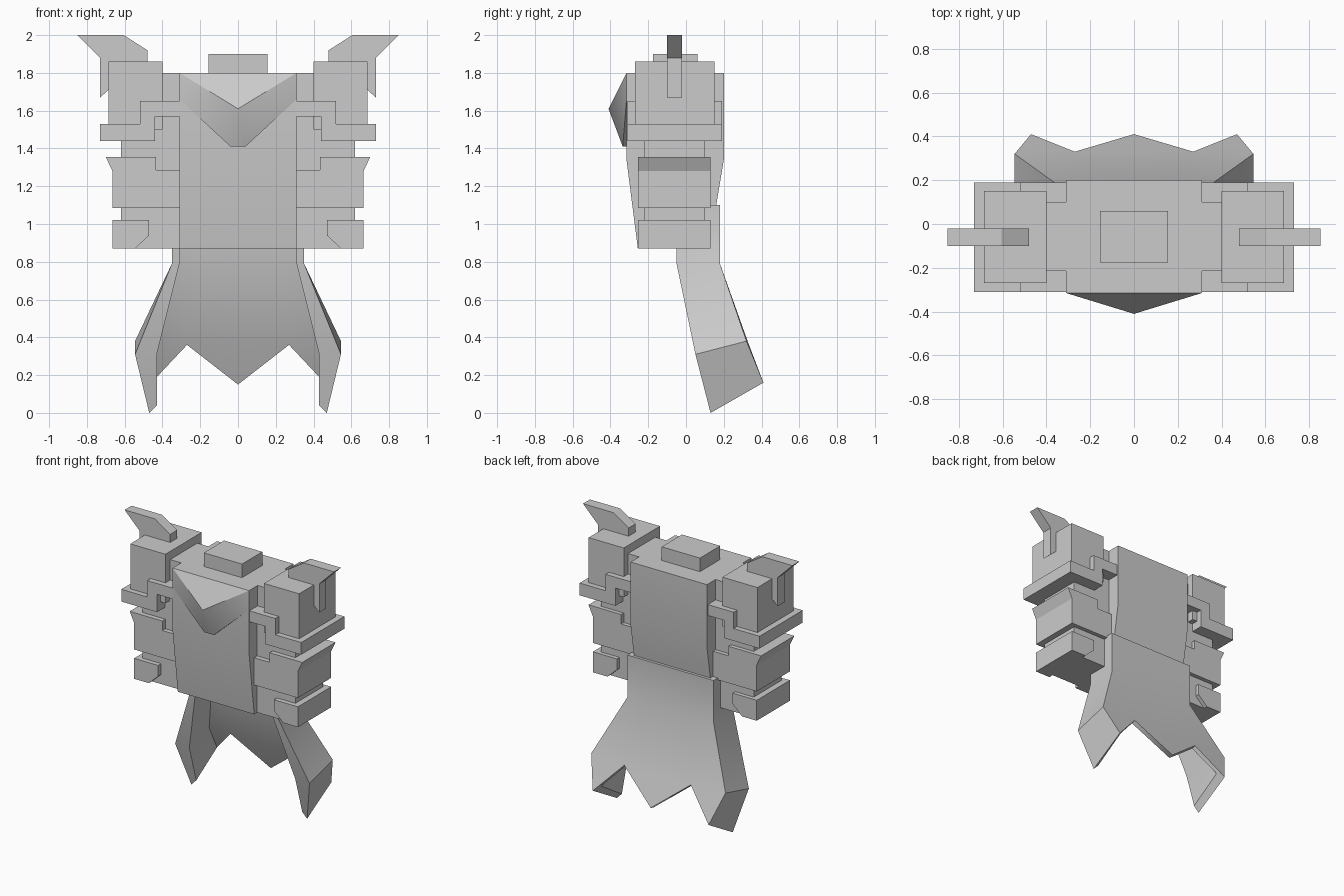
import bpy
import bmesh

cube = bpy.data.objects.get("Cube")
if cube:
    bpy.data.objects.remove(cube, do_unlink=True)

grey = bpy.data.materials.new("plain_grey")
grey.use_nodes = True
colour = (0.6, 0.6, 0.6, 1)
grey.diffuse_color = colour
grey.node_tree.nodes["Principled BSDF"].inputs["Base Color"].default_value = colour


def finish(name, bm, mirrored=False, smooth=False):
    """Turn a bmesh into a named object, optionally mirrored across x."""
    bmesh.ops.recalc_face_normals(bm, faces=bm.faces[:])
    mesh = bpy.data.meshes.new(name)
    bm.to_mesh(mesh)
    bm.free()
    mesh.materials.append(grey)
    obj = bpy.data.objects.new(name, mesh)
    bpy.context.collection.objects.link(obj)
    if mirrored:
        mod = obj.modifiers.new("Mirror", "MIRROR")
        mod.use_clip = True
    if smooth:
        bpy.ops.object.select_all(action="DESELECT")
        obj.select_set(True)
        bpy.context.view_layer.objects.active = obj
        bpy.ops.object.shade_smooth_by_angle(angle=0.5)
    return obj


def prism(name, outline, start, end, axis="y", mirrored=True, smooth=False):
    """Extrude an outline along y (outline in x, z) or x (outline in y, z)."""
    bm = bmesh.new()

    def place(p, d):
        return bm.verts.new((p[0], d, p[1]) if axis == "y" else (d, p[0], p[1]))

    a = [place(p, start) for p in outline]
    b = [place(p, end) for p in outline]
    bm.faces.new(a)
    bm.faces.new(b[::-1])
    for i in range(len(a)):
        j = (i + 1) % len(a)
        bm.faces.new((a[i], a[j], b[j], b[i]))
    return finish(name, bm, mirrored, smooth)


def box(name, x, y, z, mirrored=True):
    outline = [(x[0], z[0]), (x[1], z[0]), (x[1], z[1]), (x[0], z[1])]
    return prism(name, outline, y[0], y[1], mirrored=mirrored)


# Torso and neck
prism("torso", [(-.315, 1.8), (-.315, 1.34), (-.255, .87), (.14, .87), (.16, 1.1),
                (.2, 1.34), (.2, 1.8)], -.31, .31, "x", False, True)
box("neck", (-.155, .155), (-.175, .06), (1.78, 1.9), False)

# Pointed chest plate
bm = bmesh.new()
for s in (-1, 1):
    for p in ((.31, -.315, 1.8), (.31, -.315, 1.66), (.04, -.335, 1.41), (.04, -.3, 1.41),
              (.31, -.3, 1.8), (.31, -.3, 1.66)):
        bm.verts.new((s * p[0], p[1], p[2]))
bm.verts.new((0, -.41, 1.61))
bmesh.ops.convex_hull(bm, input=bm.verts[:])
finish("chest_plate", bm, smooth=True)

# Arms: inner core, then armour pieces from the top down
box("arm_core", (.3, .62), (-.22, .1), (.87, 1.6))
box("shoulder_joint", (.3, .42), (-.215, .1), (1.5, 1.8))
box("shoulder_block", (.4, .685), (-.27, .15), (1.5, 1.86))
prism("shoulder_trim", [(.73, 1.53), (.73, 1.44), (.44, 1.44), (.44, 1.57), (.31, 1.57),
                        (.31, 1.65), (.52, 1.65), (.52, 1.53)], -.31, .19)
prism("elbow_guard", [(.7, 1.355), (.665, 1.28), (.665, 1.085), (.31, 1.085),
                      (.31, 1.285), (.435, 1.285), (.435, 1.355)], -.255, .13)
prism("wrist_guard", [(.665, 1.02), (.665, .87), (.545, .87), (.47, .94), (.47, 1.02)],
      -.255, .13)
prism("shoulder_horn", [(.85, 2), (.605, 2), (.48, 1.92), (.48, 1.86), (.685, 1.86),
                        (.685, 1.71), (.73, 1.67), (.73, 1.88)], -.1, -.02)

# Waist and split skirt: columns run from the front edge round to the back centre
outer = [
    [(.35, -.05, 1.1), (.35, -.05, .79), (.545, .05, .31), (.47, .13, 0)],
    [(.35, .18, 1.1), (.35, .18, .79), (.545, .32, .38), (.47, .41, .16)],
    [(.2, .18, 1.1), (.2, .18, .79), (.27, .33, .37), (.27, .33, .37)],
    [(0, .18, 1.1), (0, .18, .79), (0, .33, .37), (0, .41, .16)],
]
inner = [
    [(.31, -.05, 1.1), (.31, -.05, .79), (.43, .05, .31), (.43, .13, .04)],
    [(.31, .14, 1.1), (.31, .14, .79), (.43, .28, .37), (.43, .37, .19)],
    [(.2, .14, 1.1), (.2, .14, .79), (.27, .3, .36), (.27, .3, .36)],
    [(0, .14, 1.1), (0, .14, .79), (0, .29, .36), (0, .38, .15)],
]
bm = bmesh.new()
sheets = [[[bm.verts.new(p) for p in col] for col in sheet] for sheet in (outer, inner)]
for sheet in sheets:
    for c in range(3):
        for r in range(3):
            bm.faces.new((sheet[c][r], sheet[c + 1][r], sheet[c + 1][r + 1], sheet[c][r + 1]))
o, n = sheets
for r in range(3):
    bm.faces.new((o[0][r], o[0][r + 1], n[0][r + 1], n[0][r]))
for c in range(3):
    for r in (0, 3):
        bm.faces.new((o[c][r], o[c + 1][r], n[c + 1][r], n[c][r]))
bmesh.ops.remove_doubles(bm, verts=bm.verts[:], dist=.001)
finish("waist_and_skirt", bm, True, True)
